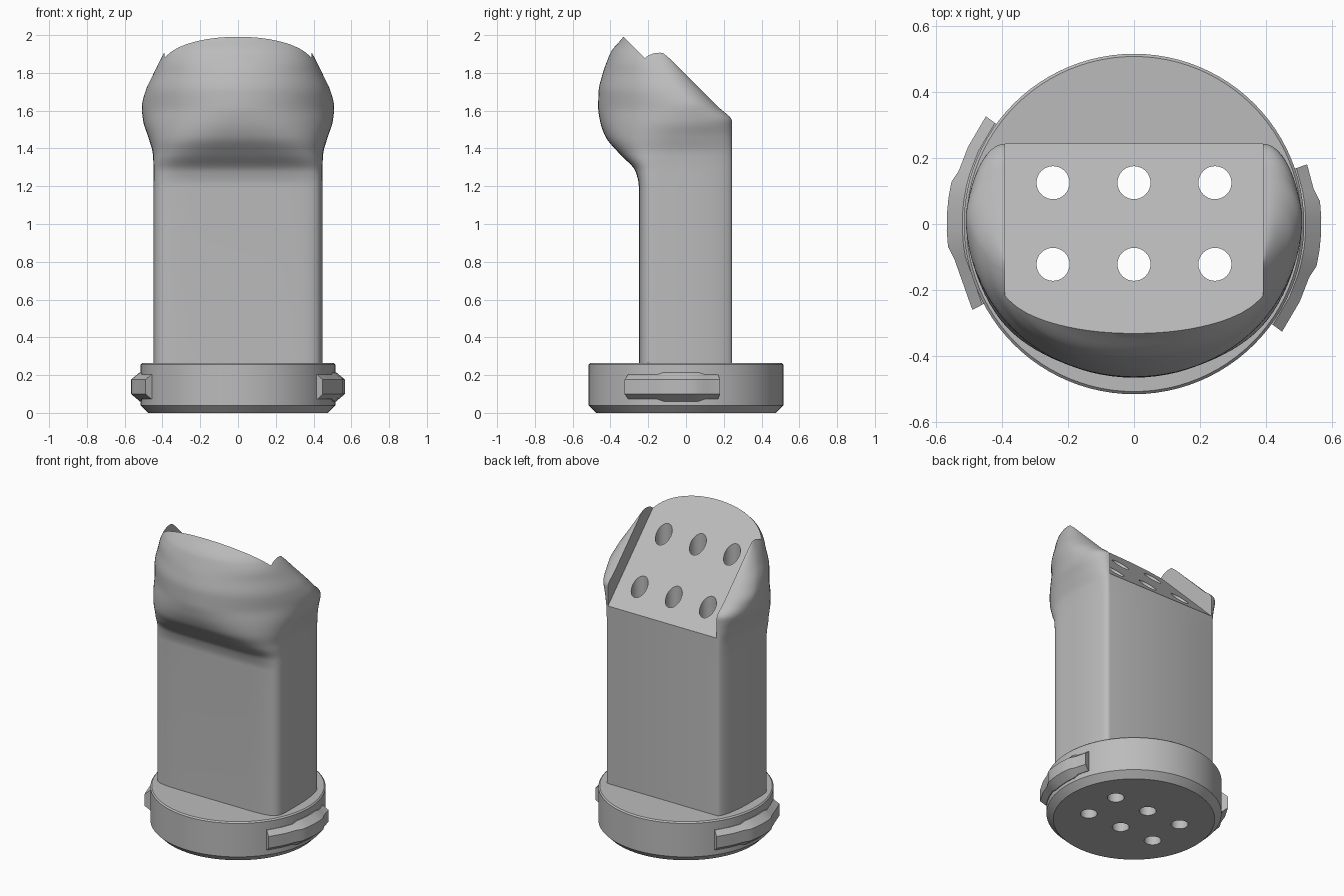
import bpy, bmesh
from math import sin, cos, pi, radians, copysign
from mathutils import Matrix

default = bpy.data.objects.get("Cube")
if default:
    bpy.data.objects.remove(default, do_unlink=True)

grey = bpy.data.materials.new("plain grey")
grey.use_nodes = True
COLOUR = (0.5, 0.5, 0.5, 1)
grey.diffuse_color = COLOUR
grey.node_tree.nodes["Principled BSDF"].inputs["Base Color"].default_value = COLOUR


def finish(bm, name):
    """Turn a bmesh into a named object with consistent normals."""
    bmesh.ops.recalc_face_normals(bm, faces=bm.faces)
    mesh = bpy.data.meshes.new(name)
    bm.to_mesh(mesh)
    bm.free()
    mesh.materials.append(grey)
    obj = bpy.data.objects.new(name, mesh)
    bpy.context.collection.objects.link(obj)
    return obj


def loft(rings, name):
    """Skin a list of equal-length point rings and cap both ends."""
    bm = bmesh.new()
    loops = [[bm.verts.new(p) for p in ring] for ring in rings]
    count = len(loops[0])
    for low, high in zip(loops, loops[1:]):
        for i in range(count):
            j = (i + 1) % count
            bm.faces.new((low[i], low[j], high[j], high[i]))
    bm.faces.new(loops[0])
    bm.faces.new(loops[-1])
    return finish(bm, name)


def activate(obj):
    bpy.ops.object.select_all(action="DESELECT")
    obj.select_set(True)
    bpy.context.view_layer.objects.active = obj


def cut(obj, cutter):
    activate(obj)
    mod = obj.modifiers.new("cut", "BOOLEAN")
    mod.operation = "DIFFERENCE"
    mod.solver = "EXACT"
    mod.object = cutter
    bpy.ops.object.modifier_apply(modifier=mod.name)


def smooth(obj):
    activate(obj)
    bpy.ops.object.shade_smooth_by_angle(angle=radians(30))


# Spout body: height, half width, front, widest line, back, front roundness
FLAT = 0.39
levels = [
    (0.25, 0.447, -0.25, 0, 0.243, 8),
    (1.20, 0.447, -0.25, 0, 0.243, 8),
    (1.28, 0.447, -0.268, 0, 0.243, 6.5),
    (1.37, 0.451, -0.35, 0, 0.243, 4),
    (1.46, 0.475, -0.425, 0, 0.243, 2.7),
    (1.545, 0.502, -0.455, 0.02, 0.243, 2.2),
    (1.62, 0.509, -0.465, 0.02, 0.17, 2),
    (1.70, 0.491, -0.463, -0.03, 0.09, 2),
    (1.79, 0.45, -0.443, -0.09, 0, 2),
    (1.87, 0.411, -0.415, -0.13, -0.08, 2.1),
    (1.91, 0.388, -0.398, -0.14, -0.12, 2.1),
    (2.03, 0.30, -0.315, -0.17, -0.14, 2),
]


def section(level):
    z, w, front, mid, back, n = level
    flat = min(FLAT, w - 0.005)
    ring = []
    steps = 48
    for i in range(steps + 1):
        a = pi * i / steps
        c, s = cos(a), max(sin(a), 0)
        ring.append((copysign(w * abs(c) ** (2 / n), c),
                     mid - (mid - front) * s ** (2 / n), z))
    corner = []
    for i in range(1, 13):
        a = pi / 2 * i / 12
        corner.append((flat + (w - flat) * max(cos(a), 0),
                       mid + (back - mid) * sin(a) ** 1.1, z))
    ring += [(-x, y, h) for x, y, h in corner]
    return ring + corner[::-1]


def blend(a, b, c, d, t):
    """Smooth interpolation between b and c with limited slopes."""
    out = []
    h = c[0] - b[0]

    def slope(p, q, r, k):
        left = (q[k] - p[k]) / (q[0] - p[0]) if q[0] > p[0] else 0
        right = (r[k] - q[k]) / (r[0] - q[0]) if r[0] > q[0] else 0
        return 0 if left * right <= 0 else 2 * left * right / (left + right)

    for k in range(1, len(b)):
        m, q = slope(a, b, c, k) * h, slope(b, c, d, k) * h
        out.append(b[k] * (1 + 2 * t) * (1 - t) ** 2 + m * t * (1 - t) ** 2
                   + c[k] * t * t * (3 - 2 * t) + q * t * t * (t - 1))
    return [b[0] + h * t] + out


rings = [section(levels[0])]
last = len(levels) - 1
for i in range(1, last):
    for step in range(6):
        rings.append(section(blend(levels[i - 1], levels[i], levels[i + 1],
                                   levels[min(i + 2, last)], step / 6)))
rings.append(section(levels[last]))
spout = loft(rings, "spout_body")

# Sloped pouring face between the two cheeks
slope_profile = [(0.6, 1.06), (0.6, 2.5), (-0.84, 2.5)]
slope_cutter = loft([[(x, y, z) for y, z in slope_profile]
                     for x in (-FLAT, FLAT)], "slope_cutter")
cut(spout, slope_cutter)

# Round base with a bevelled foot and a fine top bevel
base_profile = [(0.475, 0), (0.515, 0.04), (0.515, 0.257), (0.507, 0.265)]
SIDES = 96
base = loft([[(r * cos(2 * pi * i / SIDES), r * sin(2 * pi * i / SIDES), z)
              for i in range(SIDES)] for r, z in base_profile], "round_base")

# Six pouring holes straight through
bm = bmesh.new()
for x in (-0.245, 0, 0.245):
    for y in (-0.122, 0.125):
        bmesh.ops.create_cone(bm, cap_ends=True, segments=32, radius1=0.05,
                              radius2=0.05, depth=4,
                              matrix=Matrix.Translation((x, y, 1)))
hole_cutter = finish(bm, "hole_cutter")
for part in (spout, base):
    cut(part, hole_cutter)
    smooth(part)
for helper in (slope_cutter, hole_cutter):
    bpy.data.objects.remove(helper, do_unlink=True)


# Locking lugs with a raised grip in the middle
def lug(name, start, end, turn):
    rings = []
    stops = [start, -25, -17, -13, -8, -3, 2, 7, 11, end]
    for deg in stops:
        grip = 1 if -13 <= deg <= 7 else 0
        a = radians(deg + turn)
        outer = 0.554 + 0.013 * grip
        half = 0.065 + 0.012 * grip
        profile = [(0.49, -half), (0.52, -half), (outer, -0.038),
                   (outer, 0.038), (0.52, half), (0.49, half)]
        rings.append([(r * cos(a), r * sin(a), 0.138 + h) for r, h in profile])
    smooth(loft(rings, name))


lug("left_lug", -36, 19, 0)
lug("right_lug", -36, 28, 180)
